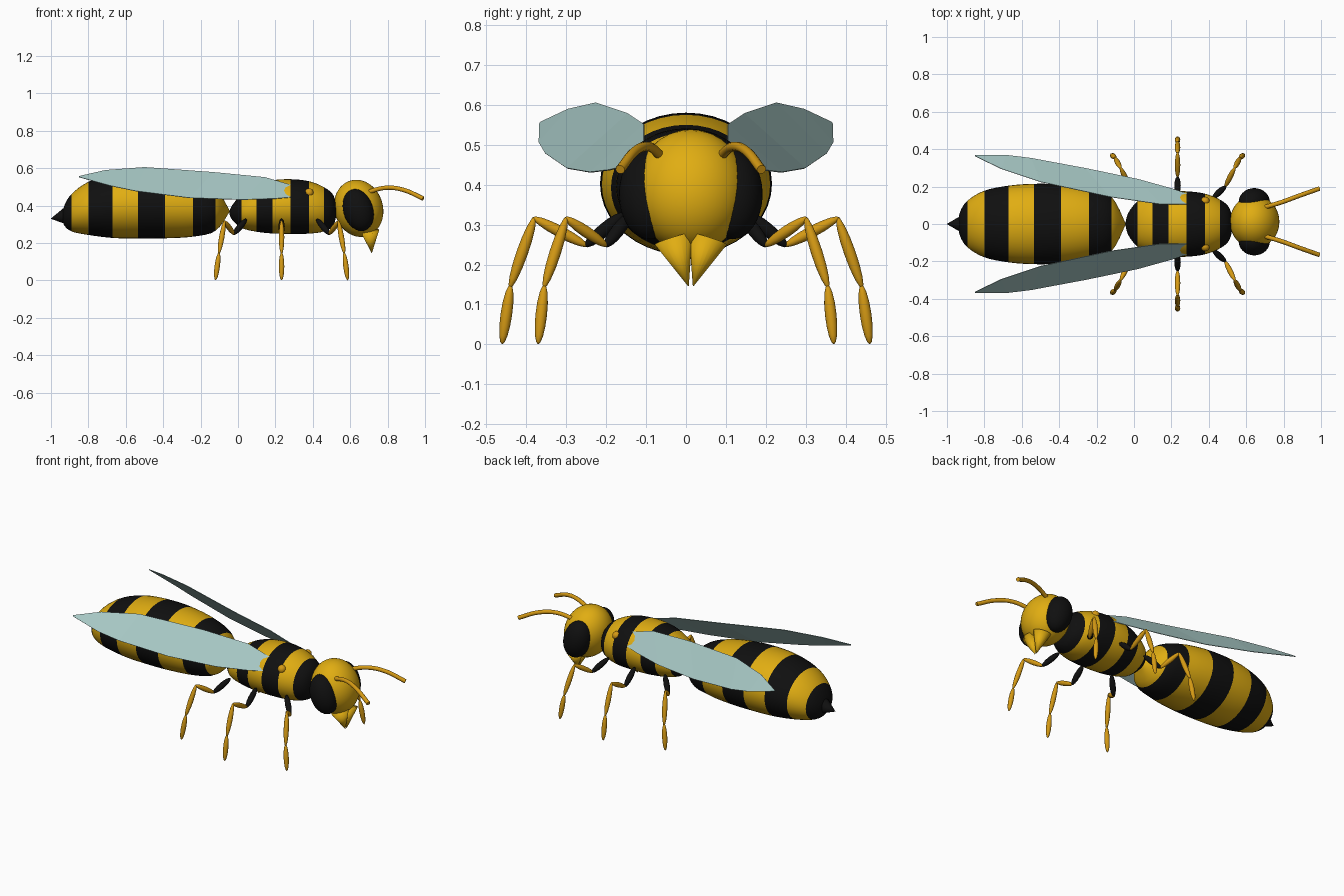
import bpy, bmesh, math
from mathutils import Vector, Matrix

if "Cube" in bpy.data.objects:
    bpy.data.objects.remove(bpy.data.objects["Cube"])


def mat(name, rgb):
    m = bpy.data.materials.new(name)
    m.diffuse_color = (*rgb, 1)
    m.use_nodes = True
    m.node_tree.nodes["Principled BSDF"].inputs["Base Color"].default_value = m.diffuse_color
    return m


YELLOW = mat("body_yellow", (0.75, 0.42, 0.006))
AMBER = mat("limb_amber", (0.66, 0.32, 0.007))
BLACK = mat("black", (0.005, 0.005, 0.005))
GLASS = mat("wing_pale_teal", (0.39, 0.58, 0.56))
HEAD_Y = 0.012  # the head sits slightly off the centre line


def make(name, bm, *mats, smooth=True):
    bmesh.ops.recalc_face_normals(bm, faces=bm.faces)
    me = bpy.data.meshes.new(name)
    for f in bm.faces:
        f.smooth = smooth
    bm.to_mesh(me)
    bm.free()
    for m in mats:
        me.materials.append(m)
    ob = bpy.data.objects.new(name, me)
    bpy.context.collection.objects.link(ob)
    return ob


def ellipsoid(name, loc, radii, m, rot=None, seg=32):
    bm = bmesh.new()
    bmesh.ops.create_uvsphere(bm, u_segments=seg, v_segments=seg // 2, radius=1)
    rot = rot if rot else Matrix.Identity(4)
    bm.transform(Matrix.Translation(loc) @ rot @ Matrix.Diagonal((*radii, 1)))
    return make(name, bm, m)


def aim(p, q):
    return (Vector(q) - Vector(p)).to_track_quat('Z', 'Y').to_matrix().to_4x4()


def spindle(name, p, q, r, m):
    p, q = Vector(p), Vector(q)
    return ellipsoid(name, (p + q) / 2, (r, r, (q - p).length / 2 + 0.005), m, aim(p, q), 16)


def cone(name, base, tip, r, m):
    base, tip = Vector(base), Vector(tip)
    d = (tip - base).length
    bm = bmesh.new()
    bmesh.ops.create_cone(bm, cap_ends=True, segments=20, radius1=r, radius2=0.001, depth=d)
    bm.transform(Matrix.Translation((base + tip) / 2) @ aim(base, tip))
    return make(name, bm, m)


def catmull(a, b, c, d, t):
    return [0.5 * (2 * q + (r - p) * t + (2 * p - 5 * q + 4 * r - s) * t * t
                   + (3 * q - p - 3 * r + s) * t ** 3) for p, q, r, s in zip(a, b, c, d)]


def striped_body(name, keys, edges, sides=40, sub=4):
    """Loft of rings (x, centre z, half width, half height); colour flips at each edge."""
    rings = []
    for i in range(len(keys) - 1):
        n = [keys[min(max(i + k, 0), len(keys) - 1)] for k in (-1, 0, 1, 2)]
        rings += [catmull(*n, t / sub) for t in range(sub)]
    rings.append(keys[-1])
    bm = bmesh.new()
    loops = []
    for x, z, ry, rz in rings:
        angs = [2 * math.pi * k / sides for k in range(sides)]
        loops.append([bm.verts.new((x, max(ry, 0.001) * math.cos(a),
                                    z + max(rz, 0.001) * math.sin(a))) for a in angs])
    for a, b in zip(loops, loops[1:]):
        for k in range(sides):
            j = (k + 1) % sides
            f = bm.faces.new((a[k], a[j], b[j], b[k]))
            x = f.calc_center_median().x
            f.material_index = sum(x > e for e in edges) % 2
    bm.faces.new(loops[0])
    bm.faces.new(loops[-1]).material_index = len(edges) % 2
    return make(name, bm, BLACK, YELLOW)


# Abdomen with stinger
striped_body("abdomen", [
    (-0.94, 0.342, 0.003, 0.003), (-0.93, 0.346, 0.065, 0.05), (-0.89, 0.362, 0.125, 0.10),
    (-0.80, 0.385, 0.178, 0.142), (-0.67, 0.398, 0.205, 0.171), (-0.535, 0.402, 0.215, 0.178),
    (-0.39, 0.40, 0.211, 0.175), (-0.24, 0.392, 0.188, 0.158), (-0.12, 0.38, 0.145, 0.115),
    (-0.045, 0.37, 0.003, 0.003)],
    (-0.89, -0.80, -0.67, -0.535, -0.39, -0.24, -0.12))
cone("stinger", (-0.915, 0, 0.345), (-1, 0, 0.33), 0.05, BLACK)

# Thorax
striped_body("thorax", [
    (-0.045, 0.362, 0.01, 0.01), (-0.03, 0.363, 0.06, 0.04), (0.02, 0.37, 0.122, 0.09),
    (0.10, 0.385, 0.155, 0.125), (0.185, 0.393, 0.172, 0.142), (0.28, 0.395, 0.175, 0.146),
    (0.38, 0.39, 0.162, 0.14), (0.46, 0.38, 0.13, 0.118), (0.51, 0.375, 0.085, 0.08),
    (0.53, 0.375, 0.003, 0.003)],
    (0.02, 0.10, 0.185, 0.28, 0.38, 0.46))

# Head
tilt = Matrix.Rotation(-0.3, 4, 'Y')
ellipsoid("head", (0.645, HEAD_Y, 0.385), (0.13, 0.142, 0.155), YELLOW, tilt, 40)

for side, s in (("right", -1), ("left", 1)):
    # Eyes and jaws
    ellipsoid("eye_" + side, (0.643, HEAD_Y + s * 0.105, 0.376), (0.08, 0.075, 0.115), BLACK, tilt)
    cone("jaw_" + side, (0.705, HEAD_Y + s * 0.043, 0.265), (0.715, HEAD_Y + s * 0.006, 0.146),
         0.05, YELLOW)

    # Antennae
    cu = bpy.data.curves.new("antenna_" + side, 'CURVE')
    cu.dimensions = '3D'
    cu.bevel_depth, cu.bevel_resolution, cu.use_fill_caps = 0.012, 3, True
    pts = ((0.68, 0.072, 0.468), (0.79, 0.105, 0.495), (0.88, 0.138, 0.485), (0.99, 0.177, 0.438))
    sp = cu.splines.new('BEZIER')
    sp.bezier_points.add(len(pts) - 1)
    for bp, (x, y, z) in zip(sp.bezier_points, pts):
        bp.co = (x, HEAD_Y + s * y, z)
        bp.handle_left_type = bp.handle_right_type = 'AUTO'
    cu.materials.append(AMBER)
    ob = bpy.data.objects.new("antenna_" + side, cu)
    bpy.context.collection.objects.link(ob)
    bpy.ops.object.select_all(action='DESELECT')
    ob.select_set(True)
    bpy.context.view_layer.objects.active = ob
    bpy.ops.object.convert(target='MESH')

    # Legs: hip, elbow, knee, ankle, foot; front and rear mirror about the middle pair
    ys_side, ys_mid = (0.14, 0.20, 0.30, 0.355, 0.37), (0.16, 0.25, 0.38, 0.44, 0.46)
    zs = (0.325, 0.248, 0.316, 0.145, 0.005)
    spread = (0.19, 0.255, 0.305, 0.335, 0.353)
    for place, d in (("front", 1), ("middle", 0), ("rear", -1)):
        ys = ys_side if d else ys_mid
        p = [(0.233 + d * dx, s * y, z) for dx, y, z in zip(spread, ys, zs)]
        tag = "_" + place + "_" + side
        spindle("hip" + tag, p[0], p[1], 0.017, BLACK)
        for k, part in enumerate(("thigh", "shin", "foot"), 1):
            spindle(part + tag, p[k], p[k + 1], 0.0145, AMBER)

    # Wing: thin tilted blade between its inner and outer edges
    inner = ((-0.85, 0.363, 0.557), (-0.71, 0.295, 0.589), (-0.5, 0.225, 0.605),
             (-0.13, 0.145, 0.578), (0.145, 0.105, 0.551), (0.35, 0.105, 0.49), (0.385, 0.115, 0.462))
    outer = ((-0.85, 0.367, 0.552), (-0.68, 0.368, 0.505), (-0.55, 0.352, 0.478),
             (-0.26, 0.298, 0.441), (0.02, 0.24, 0.431), (0.20, 0.19, 0.437), (0.385, 0.13, 0.453))
    bm = bmesh.new()
    a, b = ([bm.verts.new((x, s * y, z)) for x, y, z in e] for e in (inner, outer))
    for k in range(len(a) - 1):
        bm.faces.new((a[k], a[k + 1], b[k + 1], b[k]))
    wing = make("wing_" + side, bm, GLASS, smooth=False)
    mod = wing.modifiers.new("thickness", 'SOLIDIFY')
    mod.thickness, mod.offset = 0.003, 0
    ellipsoid("wing_joint_" + side, (0.38, s * 0.122, 0.468), (0.024, 0.024, 0.024), AMBER, seg=16)
